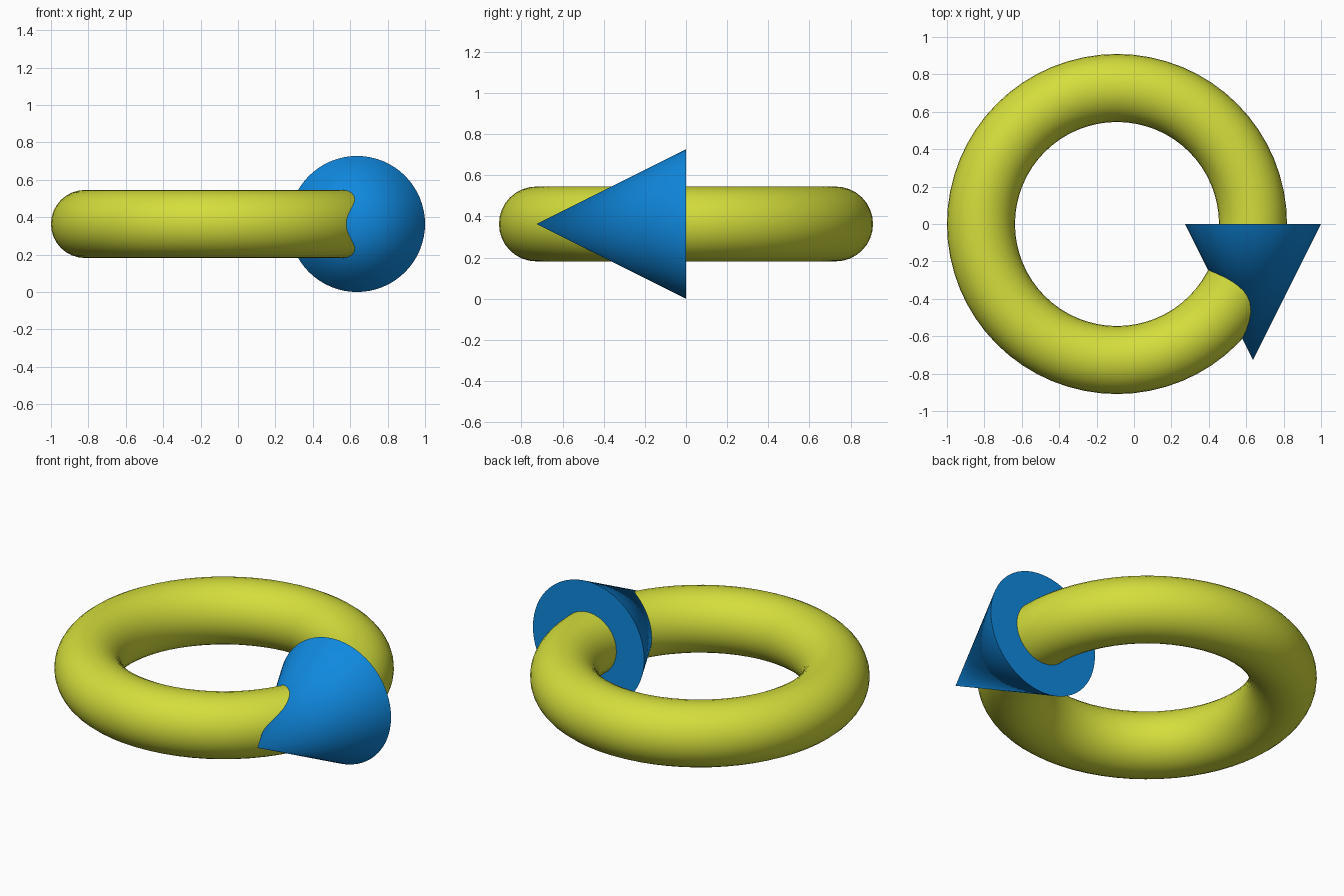
import bpy
from math import radians

cube = bpy.data.objects.get("Cube")
if cube:
    bpy.data.objects.remove(cube, do_unlink=True)

MAJOR = 8 / 11           # ring radius
MINOR = MAJOR / 4        # tube radius
CONE = MAJOR / 2         # arrowhead base radius
RING_X = -1 + MAJOR + MINOR


def material(name, rgb):
    mat = bpy.data.materials.new(name)
    mat.use_nodes = True
    color = (*rgb, 1)
    mat.diffuse_color = color
    mat.node_tree.nodes["Principled BSDF"].inputs["Base Color"].default_value = color
    return mat


def finish(name, mat, angle):
    obj = bpy.context.object
    obj.name = name
    obj.data.materials.append(mat)
    bpy.ops.object.shade_smooth_by_angle(angle=radians(angle))


# Ring lying flat at the arrowhead's mid height
bpy.ops.mesh.primitive_torus_add(
    major_radius=MAJOR, minor_radius=MINOR, major_segments=64,
    minor_segments=32, location=(RING_X, 0, CONE))
finish("ring", material("yellow green", (0.66, 0.73, 0.045)), 40)

# Arrowhead on the ring's left side, tip pointing forward
bpy.ops.mesh.primitive_cone_add(
    vertices=64, radius1=CONE, radius2=0, depth=MAJOR,
    location=(RING_X + MAJOR, -MAJOR / 2, CONE), rotation=(radians(90), 0, 0))
finish("arrowhead", material("blue", (0.005, 0.25, 0.74)), 40)
